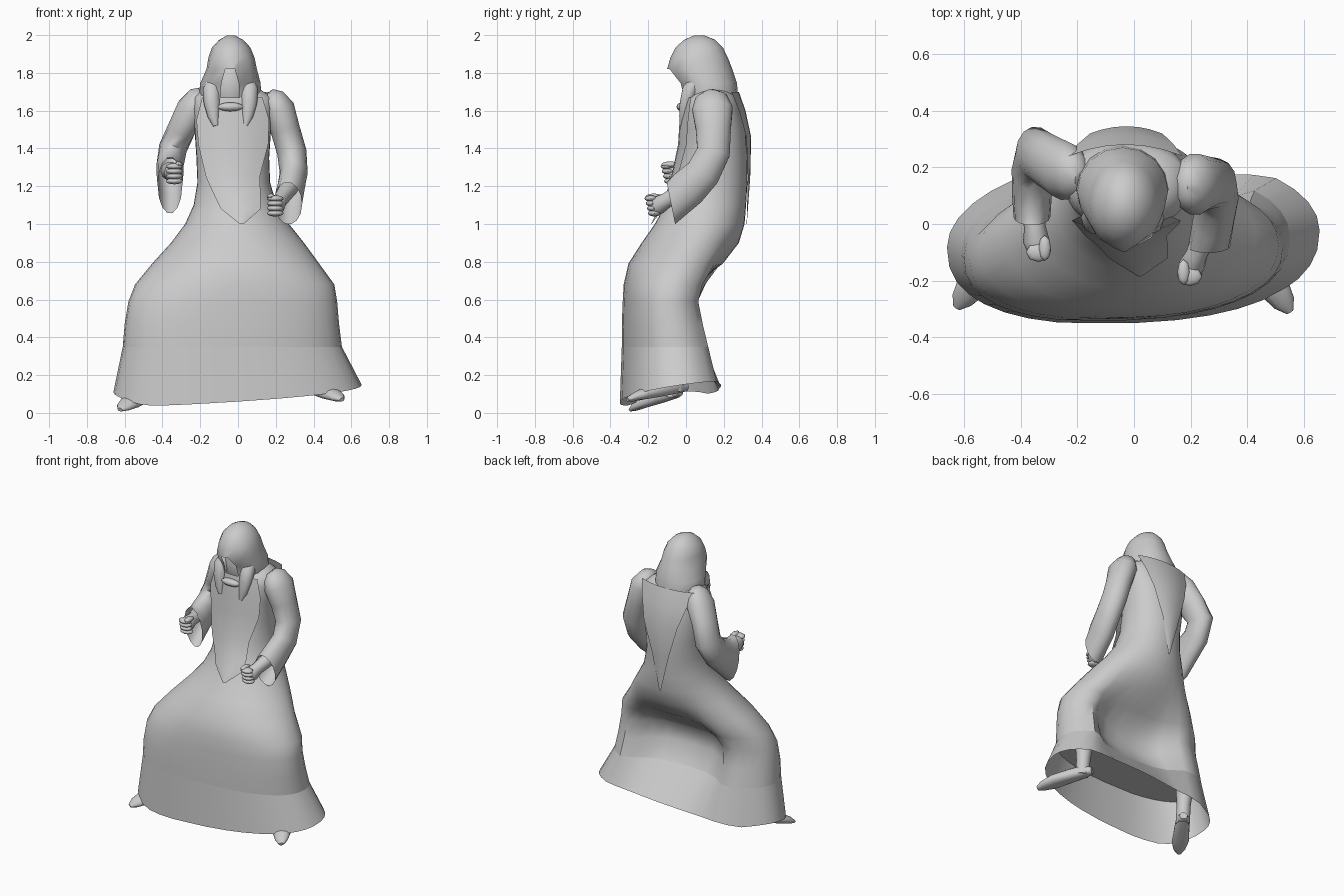
import bpy, bmesh, math
from mathutils import Vector

if "Cube" in bpy.data.objects:
    bpy.data.objects.remove(bpy.data.objects["Cube"])

grey = bpy.data.materials.new("cloth_grey")
grey.use_nodes = True
grey.diffuse_color = (0.6, 0.6, 0.6, 1)
grey.node_tree.nodes["Principled BSDF"].inputs["Base Color"].default_value = (0.6, 0.6, 0.6, 1)


def finish(name, bm, angle=50):
    bmesh.ops.recalc_face_normals(bm, faces=bm.faces)
    me = bpy.data.meshes.new(name)
    bm.to_mesh(me)
    bm.free()
    me.materials.append(grey)
    ob = bpy.data.objects.new(name, me)
    bpy.context.scene.collection.objects.link(ob)
    bpy.ops.object.select_all(action='DESELECT')
    ob.select_set(True)
    bpy.context.view_layer.objects.active = ob
    bpy.ops.object.shade_smooth_by_angle(angle=math.radians(angle))
    return ob


def loft(name, rings, start=False, end=False, skip=None, closed=True, angle=50):
    """Skin a list of point rings; skip(row, column) leaves a hole."""
    bm = bmesh.new()
    rows = [[bm.verts.new(p) for p in ring] for ring in rings]
    n = len(rows[0])
    for r in range(len(rows) - 1):
        for c in range(n if closed else n - 1):
            if skip and skip(r, c):
                continue
            d = (c + 1) % n
            bm.faces.new((rows[r][c], rows[r][d], rows[r + 1][d], rows[r + 1][c]))
    if start:
        bm.faces.new(rows[0])
    if end:
        bm.faces.new(rows[-1])
    return finish(name, bm, angle)


def oval(z, x0, x1, yf, yb, front=2.0, back=2.0, dent=0.0, skew=0.0, n=36):
    """Level ring starting at the front, with an optional hollow in the back."""
    pts = []
    for i in range(n):
        a = 2 * math.pi * i / n
        s, c = math.sin(a), -math.cos(a)
        power = back if c > 0 else front
        u = math.copysign(abs(s) ** (2 / power), s)
        v = math.copysign(abs(c) ** (2 / power), c)
        y = (yf + yb) / 2 + v * (yb - yf) / 2 + skew * u
        if c > 0:
            y -= dent * max(0, 1 - abs((u - .08) / .65) ** 3)
        pts.append(Vector(((x0 + x1) / 2 + u * (x1 - x0) / 2, max(y, yf), z)))
    return pts


def tube(name, stations, n=12, start=True, end=True):
    """Tube through (x, y, z, side radius, other radius) stations."""
    cs = [Vector(s[:3]) for s in stations]
    rings = []
    for i, s in enumerate(stations):
        d = (cs[min(i + 1, len(cs) - 1)] - cs[max(i - 1, 0)]).normalized()
        side = Vector((1, 0, 0))
        side = (side - d * d.dot(side)).normalized()
        up = d.cross(side)
        rings.append([cs[i] + side * s[3] * math.cos(2 * math.pi * k / n)
                      + up * s[4] * math.sin(2 * math.pi * k / n) for k in range(n)])
    return loft(name, rings, start, end)


def panel(name, rows, bow, cols=7):
    """Cloth strip from (z, left x, right x, y) rows, bowed across its width."""
    rings = []
    for z, x0, x1, y in rows:
        ts = [2 * k / (cols - 1) - 1 for k in range(cols)]
        rings.append([Vector(((x0 + x1) / 2 + t * (x1 - x0) / 2, y + bow * t * t * (x1 - x0), z))
                      for t in ts])
    return loft(name, rings, closed=False)


def blob(name, centre, size, segments=10):
    """Ellipsoid with the given half sizes."""
    bm = bmesh.new()
    bmesh.ops.create_uvsphere(bm, u_segments=segments, v_segments=8, radius=1)
    for v in bm.verts:
        v.co = Vector([c + p * s for c, p, s in zip(centre, v.co, size)])
    return finish(name, bm)


# Gown: flared hem band, wide skirt, waist and torso
hem = oval(0, -.66, .655, -.35, .245, 2.4, 2.0, .06, .03)
for p in hem:
    p.z = .06 + .06 * p.x + .15 * (p.y + .35) + .3 * max(0, -p.x - .5)
band = oval(.35, -.61, .55, -.34, .18, 2.4, 2.2, .18, .03)
loft("hem_band", [hem, band])
skirt = [band] + [oval(*r) for r in (
    (.47, -.6, .535, -.34, .15, 2.4, 2.2, .23, .025),
    (.59, -.58, .525, -.335, .125, 2.3, 2.2, .19, .02),
    (.68, -.545, .51, -.33, .165, 2.2, 2.1, .12, .01),
    (.79, -.455, .43, -.305, .235, 2.1, 1.9, .04),
    (.9, -.355, .35, -.235, .28, 2, 1.9),
    (1.0, -.28, .27, -.165, .31),
    (1.1, -.235, .205, -.11, .318),
    (1.22, -.215, .17, -.07, .325),
    (1.35, -.22, .165, -.035, .325, 2.2, 2.2),
    (1.5, -.23, .175, -.02, .315, 2.3, 2.3),
    (1.61, -.24, .195, -.015, .29, 2.3, 2.3),
    (1.67, -.235, .185, .01, .27, 2.3, 2.3),
    (1.71, -.19, .12, .05, .23))]
loft("gown", skirt, start=True, end=True)

# Front tabard ending in a point, and pointed drape on the back
panel("front_tabard", [(1.67, -.19, .13, -.012), (1.55, -.22, .165, -.034),
                       (1.42, -.21, .16, -.042), (1.25, -.17, .115, -.078),
                       (1.15, -.125, .12, -.108), (1.08, -.09, .12, -.145),
                       (1.0, .01, .03, -.185)], .12)
panel("back_drape", [(1.7, -.23, .17, .28), (1.6, -.2, .14, .315), (1.46, -.155, .1, .345),
                     (1.25, -.095, .03, .34), (1.0, -.03, -.02, .322)], -.1)

# Hood with an arched front opening, and the face inside
hood = [oval(*r, n=16) for r in (
    (1.63, -.19, .11, -.02, .28), (1.68, -.205, .122, -.022, .275),
    (1.745, -.2, .12, -.04, .27), (1.82, -.167, .1, -.1, .245),
    (1.88, -.157, .088, -.083, .222), (1.935, -.138, .065, -.055, .195),
    (1.975, -.1, .028, -.01, .155), (1.997, -.06, -.015, .04, .1))]
for ring, half in zip(hood, (.05, .05, .046, .025)):
    ring[1].x, ring[15].x = half - .042, -half - .042
loft("hood", hood, end=True, skip=lambda r, c: r < 3 and c in (0, 15), angle=60)
blob("face", (-.04, .1, 1.73), (.11, .11, .17), 16)
blob("collar", (-.04, -.02, 1.62), (.07, .03, .024))
for tag, sx in (("right", -1), ("left", 1)):
    tube(tag + "_hood_end", [(-.04 + sx * .095, .08, 1.78, .03, .03),
                             (-.04 + sx * .1, .022, 1.71, .047, .045),
                             (-.04 + sx * .098, -.002, 1.64, .043, .033),
                             (-.04 + sx * .09, -.015, 1.57, .03, .022),
                             (-.04 + sx * .078, -.022, 1.52, .014, .012)], 10)

# Wide sleeves with hanging cuffs
sleeves = {
    "right": [(-.185, .155, 1.7, .03, .04), (-.205, .165, 1.675, .062, .08),
              (-.24, .185, 1.61, .085, .105),
              (-.3, .22, 1.5, .075, .1), (-.345, .25, 1.4, .075, .095),
              (-.36, .19, 1.31, .072, .1), (-.36, .1, 1.25, .07, .115),
              (-.36, .025, 1.205, .065, .175)],
    "left": [(.165, .13, 1.695, .03, .04), (.185, .133, 1.67, .062, .085),
             (.215, .14, 1.61, .085, .11),
             (.25, .145, 1.5, .078, .095), (.285, .145, 1.38, .078, .09),
             (.295, .09, 1.27, .074, .095), (.28, .01, 1.19, .073, .105),
             (.265, -.08, 1.11, .075, .15)]}
for tag, path in sleeves.items():
    sleeve = tube(tag + "_sleeve", path, 14, end=False)
    # Hang the lower lip of the cuff straight down from the upper one
    for v in list(sleeve.data.vertices)[-14:]:
        v.co.y = path[-1][1] - .2 * (v.co.z - path[-1][2])

# Forearms and fists with curled fingers
fists = {"right": ((-.36, .1, 1.28), (-.345, -.06, 1.27), 1),
         "left": ((.275, .02, 1.2), (.205, -.145, 1.1), -1)}
for tag, (elbow, fist, inward) in fists.items():
    e, f = Vector(elbow), Vector(fist)
    d = (f - e).normalized()
    tube(tag + "_forearm", [(*e, .05, .05), (*(f - d * .05), .038, .042),
                            (*f, .047, .05), (*(f + d * .035), .035, .038)], 10)
    for k in range(4):
        blob(f"{tag}_finger_{k + 1}", (f.x + inward * .008, f.y - .04 + .006 * k, f.z + .035 - .026 * k),
             (.044, .034, .017), 8)
    blob(tag + "_thumb", (f.x + inward * .03, f.y - .025, f.z + .045), (.022, .045, .016), 8)

# Pointed shoes and ankles
for tag, heel, toe in (("right", (-.44, -.03, .1), (-.625, -.295, .012)),
                       ("left", (.35, .0, .125), (.55, -.31, .065))):
    h, t = Vector(heel), Vector(toe)
    stations = []
    for q, w, k in ((0, .025, .025), (.15, .045, .045), (.4, .05, .045),
                    (.7, .058, .035), (.9, .04, .022), (1, .015, .01)):
        p = h.lerp(t, q)
        stations.append((p.x, p.y, p.z + k * .5, w, k))
    shoe = tube(tag + "_shoe", stations, 12)
    # Flatten the sole along the slope from heel to toe
    for v in shoe.data.vertices:
        q = (v.co - h).dot(t - h) / (t - h).length_squared
        v.co.z = max(v.co.z, h.z + (t.z - h.z) * q - .01)
    a = h.lerp(t, .18)
    tube(tag + "_ankle", [(a.x, a.y, a.z, .045, .045), (a.x, a.y + .01, .22, .045, .045),
                          (a.x, a.y + .02, .36, .06, .06)], 10)
